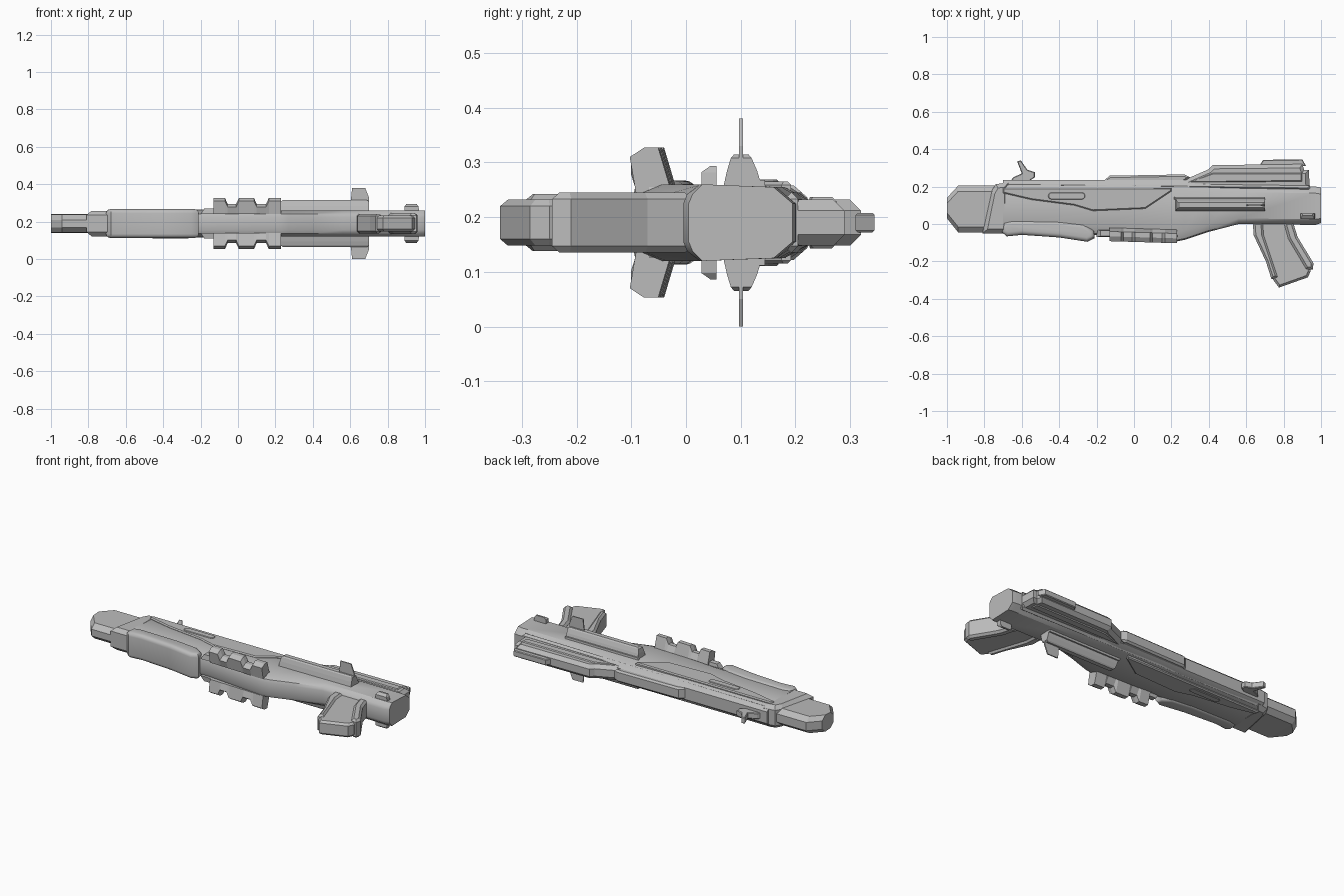
import bpy, bmesh, math
from mathutils import Vector

old = bpy.data.objects.get("Cube")
if old:
    bpy.data.objects.remove(old, do_unlink=True)

MID = 0.19  # height of the symmetry plane
GREY = (0.5, 0.5, 0.5, 1)
grey = bpy.data.materials.new("plain_grey")
grey.use_nodes = True
grey.diffuse_color = GREY
grey.node_tree.nodes["Principled BSDF"].inputs["Base Color"].default_value = GREY


def loft(name, rings, smooth=False):
    """Skin a list of equal rings and cap both ends."""
    bm = bmesh.new()
    loops = [[bm.verts.new(p) for p in ring] for ring in rings]
    n = len(loops[0])
    for a, b in zip(loops, loops[1:]):
        for i in range(n):
            j = (i + 1) % n
            bm.faces.new((a[i], a[j], b[j], b[i]))
    bm.faces.new(loops[0])
    bm.faces.new(loops[-1])
    bmesh.ops.recalc_face_normals(bm, faces=bm.faces)
    mesh = bpy.data.meshes.new(name)
    bm.to_mesh(mesh)
    bm.free()
    mesh.materials.append(grey)
    obj = bpy.data.objects.new(name, mesh)
    bpy.context.collection.objects.link(obj)
    if smooth:
        bpy.ops.object.select_all(action="DESELECT")
        obj.select_set(True)
        bpy.context.view_layer.objects.active = obj
        bpy.ops.object.shade_smooth_by_angle(angle=math.radians(35))
    return obj


def inset(pts, d):
    """Move every edge of an outline inward by d."""
    v = [Vector(p) for p in pts]
    n = len(v)
    turn = math.copysign(1, sum(v[i - 1].cross(v[i]) for i in range(n)))
    out = []
    for i in range(n):
        e1 = (v[i] - v[i - 1]).normalized()
        e2 = (v[(i + 1) % n] - v[i]).normalized()
        n1 = Vector((-e1.y, e1.x)) * turn
        n2 = Vector((-e2.y, e2.x)) * turn
        out.append(v[i] + (n1 + n2) * d / max(0.4, 1 + n1.dot(n2)))
    return out


def slab(name, pts, half, edge=0.006, steps=1):
    """Outline of constant thickness with chamfered or rounded rims."""
    upper = []
    for k in range(steps + 1):
        a = math.pi / 2 * k / steps
        ring = inset(pts, edge * (1 - math.cos(a)))
        upper.append((ring, half - edge + edge * math.sin(a)))
    layers = [(r, -h) for r, h in reversed(upper)] + upper
    return loft(name, [[(p[0], p[1], MID + h) for p in r] for r, h in layers], steps > 1)


def section(x, half_profile):
    """Cross-section symmetric about the middle plane, from (y, half width)."""
    return ([(x, y, MID + h) for y, h in half_profile] +
            [(x, y, MID - h) for y, h in reversed(half_profile)])


# Main body: bottom, lower shoulder, upper shoulder and top along the length
stations = [(-.70, -.05, -.01, .19, .235), (-.15, -.06, -.01, .19, .235),
            (.22, -.095, -.045, .18, .235), (.27, -.085, -.035, .18, .235),
            (.40, -.042, 0, .175, .225), (.56, 0, .03, .17, .21),
            (.97, -.005, .025, .165, .2), (1, .005, .03, .16, .195)]
loft("receiver", [section(x, [(b, .035), (b + .007, .052), (lo, .07),
                              (hi, .065), (top, .035)])
                  for x, b, lo, hi, top in stations], True)

# Muzzle with a narrowed tip
loft("muzzle", [section(x, [(b, .02), (b + .03, .047), (t - .03, .05), (t, .025)])
                for x, b, t in [(-1, .03, .14), (-.94, -.045, .205), (-.74, -.045, .205)]])
slab("muzzle_collar", [(-.81, -.05), (-.765, .17), (-.74, .213), (-.67, .222),
                       (-.67, -.05)], .068, .022)

# Raised side panels and the long pill insert
slab("side_panel", [(-.7, .165), (-.55, .13), (-.32, .1), (-.22, .07), (.06, .082),
                    (.2, .175), (.2, .192), (-.7, .192)], .075)
pill = [(cx + .019 * math.sin(a + t), .15 - .019 * math.cos(a + t))
        for cx, t in [(-.28, 0), (-.44, math.pi)]
        for a in [math.pi * k / 6 for k in range(7)]]
slab("side_pill", pill, .079, .003)

# Upper spine, stock hump and top rails
slab("side_strake", [(-.69, .2), (.2, .19), (.94, .18), (.94, .205), (.2, .215),
                     (-.69, .222)], .055, .012)
slab("top_rail", [(-.17, .225), (-.13, .258), (.27, .265), (.3, .25), (.26, .22)],
     .035, .01)
slab("stock_hump", [(.19, .17), (.21, .21), (.40, .293), (.42, .315), (.9, .32),
                    (.91, .29), (.935, .29), (.94, .17)], .042, .02)
slab("hump_rib", [(.67, .31), (.69, .343), (.9, .345), (.92, .31)], .018, .004)
slab("hump_side_rail", [(.3, .225), (.42, .275), (.9, .275), (.9, .225)], .047, .008)

# Front sight blade
slab("front_sight", [(-.66, .23), (-.645, .25), (-.6, .27), (-.625, .335), (-.605, .34),
                     (-.57, .29), (-.53, .277), (-.53, .25), (-.56, .23)], .018, .004)

# Rounded fore grip
slab("fore_grip", [(-.705, -.045), (-.7, .008), (-.65, .02), (-.4, .015), (-.27, 0),
                   (-.215, -.035), (-.21, -.075), (-.25, -.095), (-.4, -.072),
                   (-.6, -.058), (-.68, -.066)], .077, .022, 4)

# Pistol grip with thicker front and back straps
slab("grip_core", [(.65, .02), (.65, -.06), (.715, -.21), (.745, -.3), (.775, -.34),
                   (.93, -.285), (.945, -.25), (.86, -.06), (.84, .02)], .042, .012)
slab("grip_front_strap", [(.635, .01), (.64, -.06), (.705, -.2), (.735, -.295),
                          (.77, -.285), (.735, -.18), (.695, -.06), (.69, .01)], .052, .012)
slab("grip_back_strap", [(.80, .01), (.825, -.08), (.92, -.24), (.955, -.245),
                         (.96, -.21), (.875, -.07), (.85, .01)], .055, .012)

# Mirrored side fittings
LOW, HIGH = .105, .137
teeth = [(-.13, HIGH), (-.07, HIGH), (-.055, LOW), (-.01, LOW), (.005, HIGH), (.085, HIGH),
         (.1, LOW), (.15, LOW), (.165, HIGH), (.23, HIGH)]
for side, s in (("left", 1), ("right", -1)):
    def place(x, y, h):
        return (x, y, MID + s * h)

    def block(name, levels):
        """Stack of rectangles: x and y range at each distance from the middle."""
        loft(side + name, [[place(x0, y0, h), place(x1, y0, h),
                            place(x1, y1, h), place(x0, y1, h)]
                           for x0, x1, y0, y1, h in levels])

    # Toothed accessory rail, leaning outward
    rings = []
    for x, h in teeth:
        d = -.03 * (x + .13)
        rings.append([place(x, y + d, z) for y, z in
                      [(-.025, .05), (-.08, .05), (-.092, h - .017), (-.066, h),
                       (-.04, h), (-.02, .07)]])
    loft(side + "_tooth_rail", rings)
    block("_rail_base", [(-.2, .24, -.07, -.03, .05), (-.18, .22, -.065, -.035, .08)])

    # Long side housing with ribs, and the thin fin on its rear end
    block("_side_housing", [(.22, .70, .066, .142, .055), (.225, .70, .075, .13, .095),
                            (.23, .70, .082, .12, .118), (.24, .69, .088, .114, .125)])
    block("_housing_rib", [(.21, .70, .13, .146, .055), (.22, .70, .132, .144, .078)])
    block("_side_fin", [(.6, .7, .097, .104, .11), (.605, .7, .097, .104, .14),
                        (.61, .68, .097, .104, .19)])

    # Rear sling lug
    block("_rear_lug", [(.89, .97, .028, .056, .05), (.89, .965, .028, .056, .092),
                        (.9, .955, .045, .056, .104)])
